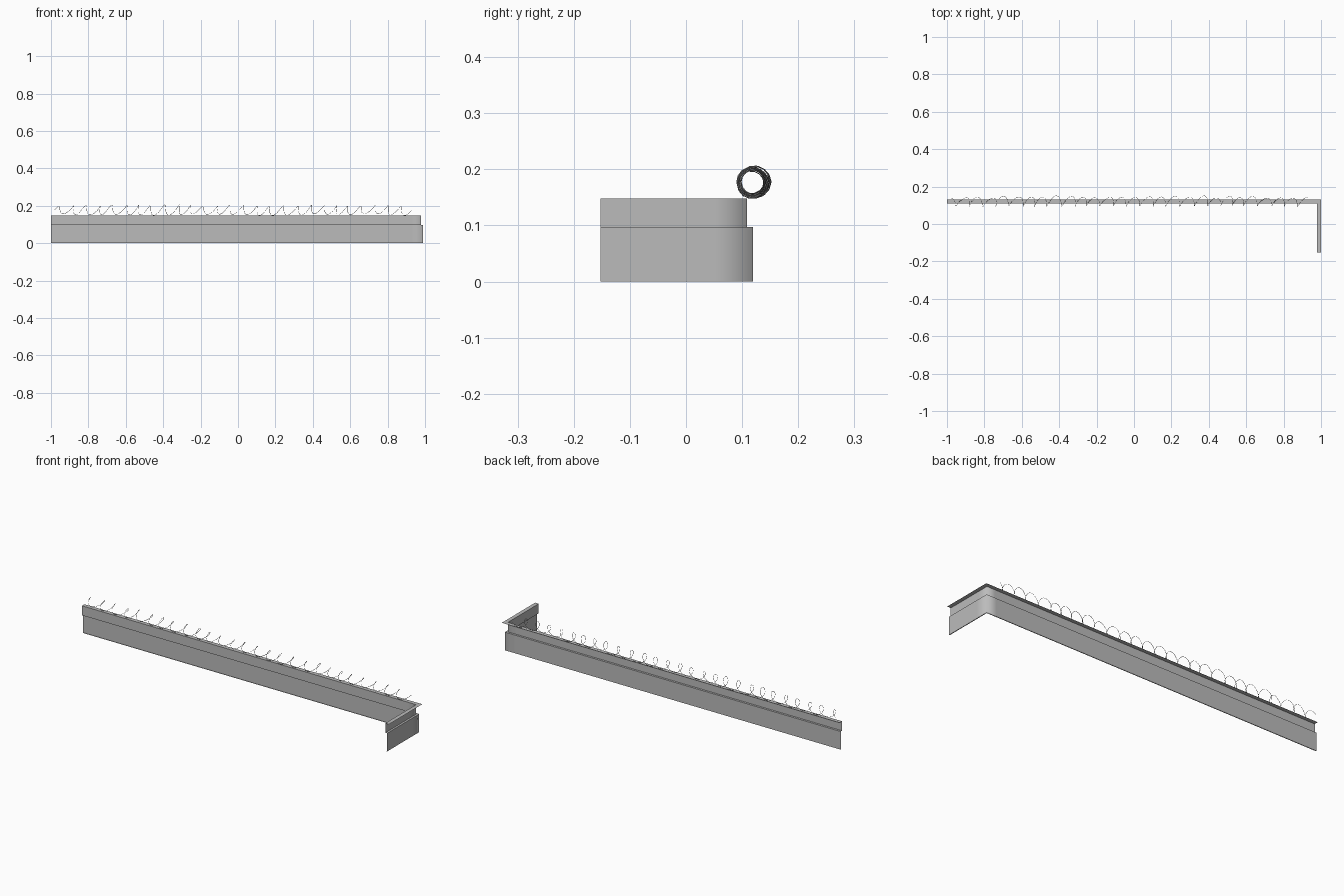
import bpy, math, random
from mathutils import Vector

if "Cube" in bpy.data.objects:
    bpy.data.objects.remove(bpy.data.objects["Cube"])

random.seed(4)

def material(name, v):
    m = bpy.data.materials.new(name)
    m.diffuse_color = (v, v, v, 1)
    m.use_nodes = True
    m.node_tree.nodes["Principled BSDF"].inputs["Base Color"].default_value = m.diffuse_color
    return m

concrete = material("concrete grey", 0.5)
steel = material("wire grey", 0.4)

# Wall: thin stepped sheet (outward offset, height) swept around an L-shaped path
profile = [(0.0105, 0.148), (-0.011, 0.148), (-0.011, 0.097),
           (0.0, 0.097), (0.0, 0.0), (-0.004, 0.0)]

def station(d):
    x, y = 0.9895 + d, 0.1195 + d
    return [(-1.0, y), (-0.4, y), (0.2, y), (0.93, y), (x, y),
            (x, 0.05), (x, -0.152)]

verts, faces = [], []
for d, z in profile:
    verts += [(x, y, z) for x, y in station(d)]
n = 7
for i in range(len(profile) - 1):
    for j in range(n - 1):
        a = i * n + j
        faces.append((a, a + n, a + n + 1, a + 1))
me = bpy.data.meshes.new("perimeter_wall")
me.from_pydata(verts, [], faces)
me.materials.append(concrete)
for p in me.polygons:
    p.use_smooth = True
# Sharp along the profile folds, soft around the vertical corner
for e in me.edges:
    a, b = e.vertices
    e.use_edge_sharp = (a // n == b // n)
me.update()
wall = bpy.data.objects.new("perimeter_wall", me)
bpy.context.collection.objects.link(wall)

# Coiled wire: an irregular helix along the top of the long wall
turns, steps = 27, 14
cu = bpy.data.curves.new("coiled_wire", 'CURVE')
cu.dimensions = '3D'
cu.bevel_depth = 0.0009
cu.bevel_resolution = 0
sp = cu.splines.new('POLY')
count = turns * steps + 1
sp.points.add(count - 1)
keys = [(random.uniform(0.021, 0.029), random.uniform(-0.004, 0.004),
         random.uniform(-0.003, 0.004), random.uniform(-0.012, 0.012))
        for _ in range(turns + 2)]
for i in range(count):
    t = i / steps
    k = int(t)
    f = t - k
    r, dy, dz, dx = [a + (b - a) * f for a, b in zip(keys[k], keys[k + 1])]
    ang = 2 * math.pi * t
    x = -0.98 + 1.9 * t / turns + dx + 0.012 * math.sin(ang + 0.6)
    y = 0.12 + dy + r * math.cos(ang)
    z = max(0.149, 0.176 + dz + r * math.sin(ang))
    sp.points[i].co = (x, y, z, 1)
tmp = bpy.data.objects.new("coil_helper", cu)
bpy.context.collection.objects.link(tmp)
bpy.context.view_layer.update()
wire_mesh = bpy.data.meshes.new_from_object(tmp.evaluated_get(bpy.context.evaluated_depsgraph_get()))
bpy.data.objects.remove(tmp)
wire_mesh.materials.clear()
wire_mesh.materials.append(steel)
wire = bpy.data.objects.new("coiled_wire", wire_mesh)
bpy.context.collection.objects.link(wire)
